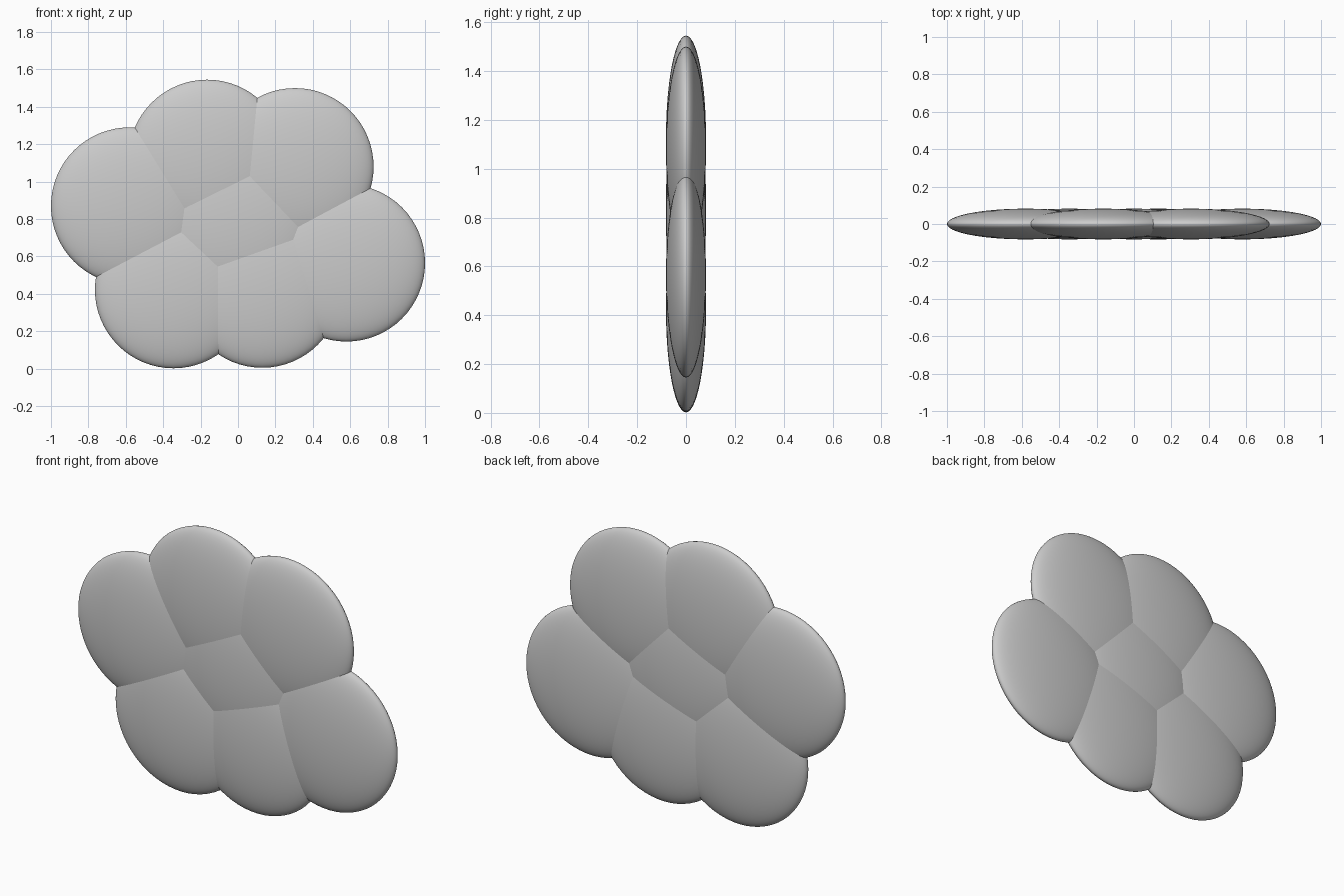
import bpy
from math import pi

if "Cube" in bpy.data.objects:
    bpy.data.objects.remove(bpy.data.objects["Cube"])

RADIUS = 0.42
HALF_DEPTH = 0.082


def flat_disc(name, x, z):
    # Sphere with its poles facing front and back, squashed in depth
    bpy.ops.mesh.primitive_uv_sphere_add(segments=64, ring_count=32, radius=1)
    ob = bpy.context.object
    ob.name = name
    ob.scale = (RADIUS, RADIUS, HALF_DEPTH)
    ob.rotation_euler = (pi / 2, 0, 0)
    ob.location = (x, 0, z)
    bpy.ops.object.shade_smooth()
    return ob


# Centre of the flower
flat_disc("flower_centre", 0.0, 0.79)

# Six overlapping petals
petals = {
    "petal_left": (-0.58, 0.87),
    "petal_top": (-0.165, 1.125),
    "petal_upper_right": (0.305, 1.08),
    "petal_right": (0.58, 0.565),
    "petal_bottom": (0.13, 0.425),
    "petal_lower_left": (-0.345, 0.422),
}
for name, (x, z) in petals.items():
    flat_disc(name, x, z)
